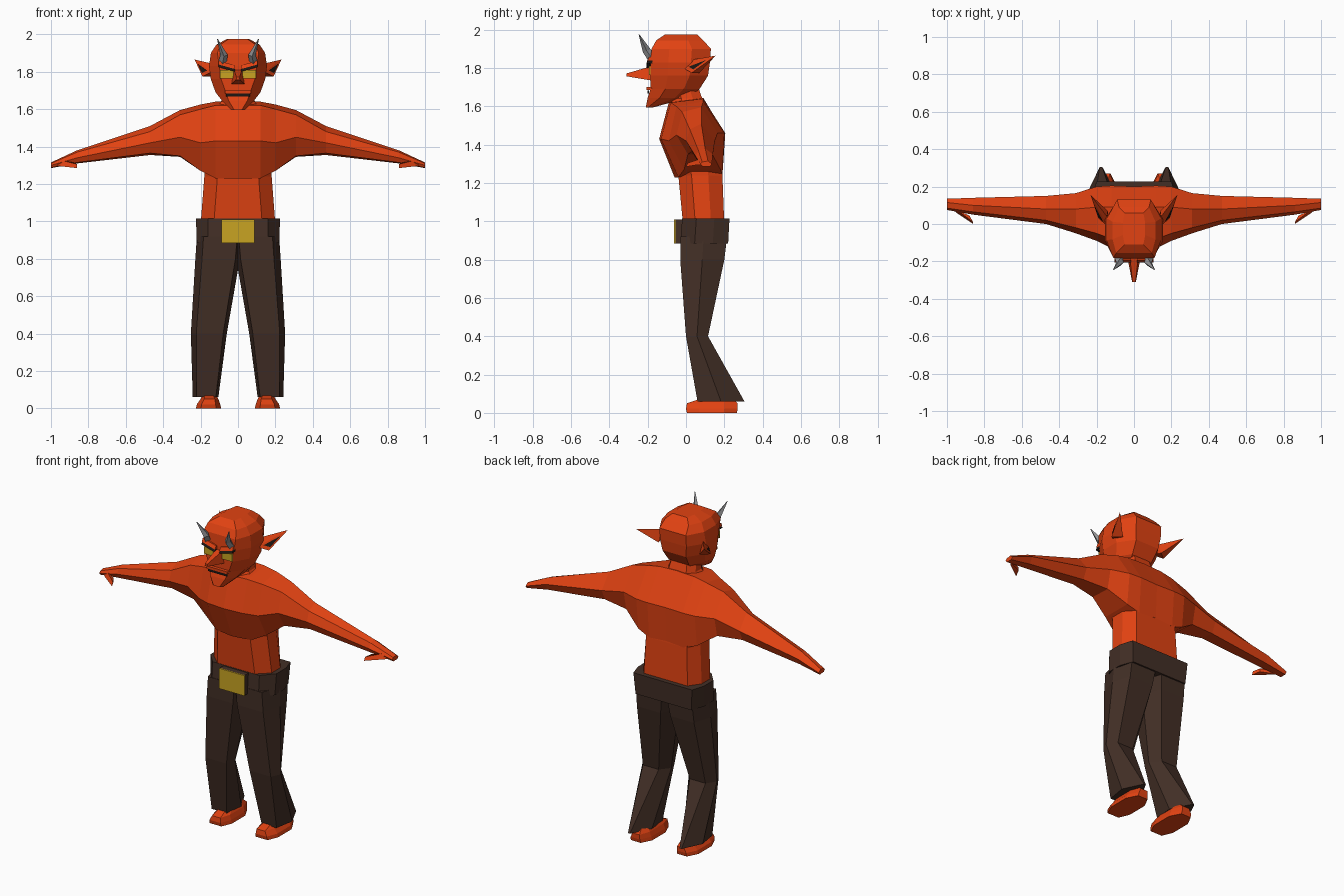
import bpy, bmesh
from mathutils import Vector


def material(name, rgb):
    m = bpy.data.materials.new(name)
    m.diffuse_color = (*rgb, 1)
    return m


SKIN = material("red skin", (0.76, 0.055, 0.006))
BROWN = material("dark brown cloth", (0.055, 0.028, 0.019))
GOLD = material("dull gold", (0.58, 0.37, 0.016))
GREY = material("horn grey", (0.30, 0.30, 0.31))
DARK = material("near black", (0.012, 0.008, 0.006))


def make(name, verts, faces, mat, mirror=False):
    bm = bmesh.new()
    vs = [bm.verts.new(v) for v in verts]
    for f in faces:
        bm.faces.new([vs[i] for i in f])
    bmesh.ops.recalc_face_normals(bm, faces=bm.faces)
    me = bpy.data.meshes.new(name)
    bm.to_mesh(me)
    bm.free()
    me.materials.append(mat)
    ob = bpy.data.objects.new(name, me)
    bpy.context.collection.objects.link(ob)
    if mirror:
        mod = ob.modifiers.new("mirror", 'MIRROR')
        mod.merge_threshold = 0.0005
    return ob


def loft(name, rings, mat, mirror=False, start=True, end=True):
    n = len(rings[0])
    verts = [p for r in rings for p in r]
    faces = []
    for k in range(len(rings) - 1):
        for i in range(n):
            j = (i + 1) % n
            faces.append((k*n + i, k*n + j, (k+1)*n + j, (k+1)*n + i))
    if start:
        faces.append(tuple(range(n)))
    if end:
        faces.append(tuple(range(len(verts) - n, len(verts))))
    return make(name, verts, faces, mat, mirror)


def box(name, x0, x1, y0, y1, z0, z1, mat, mirror=False):
    return loft(name, [[(x0, y0, z), (x1, y0, z), (x1, y1, z), (x0, y1, z)]
                       for z in (z0, z1)], mat, mirror)


def sym_ring(z, f, b, wf, wm, wb):
    """Eight sided ring, symmetric in x: front, side and back half widths."""
    d = b - f
    half = [(wf, f), (wm, f + 0.3*d), (wm, f + 0.68*d), (wb, b)]
    return [(x, y, z) for x, y in half] + [(-x, y, z) for x, y in half[::-1]]


# Chest, shoulder and arm: one run from the centre line to the fingertips
arm = [
    (0.00, [(-.09, 1.62), (-.14, 1.43), (-.06, 1.23), (.19, 1.25), (.20, 1.46), (.09, 1.645)]),
    (0.12, [(-.08, 1.62), (-.13, 1.43), (-.04, 1.23), (.19, 1.24), (.205, 1.46), (.09, 1.64)]),
    (0.20, [(-.05, 1.60), (-.09, 1.42), (-.01, 1.27), (.18, 1.27), (.20, 1.46), (.09, 1.625)]),
    (0.31, [(-.02, 1.57), (-.05, 1.45), (.01, 1.35), (.14, 1.345), (.165, 1.46), (.08, 1.595)]),
    (0.47, [(.02, 1.48), (.00, 1.42), (.03, 1.365), (.12, 1.355), (.15, 1.42), (.08, 1.51)]),
    (0.86, [(.065, 1.37), (.05, 1.34), (.06, 1.315), (.12, 1.31), (.14, 1.35), (.10, 1.38)]),
    (1.00, [(.085, 1.31), (.075, 1.30), (.085, 1.287), (.125, 1.285), (.135, 1.30), (.115, 1.315)]),
]
loft("chest_and_arms", [[(x, y, z) for y, z in r] for x, r in arm], SKIN, True, start=False)

# Thumb wedge on the front of each hand
loft("thumbs", [[(.95, .06, 1.295), (.98, .09, 1.295), (.98, .09, 1.31), (.94, .07, 1.325)],
                [(.86, .00, 1.285), (.88, .045, 1.295), (.88, .045, 1.315), (.86, .01, 1.305)]],
     SKIN, True)

# Abdomen and neck
loft("abdomen", [sym_ring(.98, -.015, .20, .13, .20, .15),
                 sym_ring(1.24, -.04, .19, .11, .18, .14),
                 sym_ring(1.36, -.08, .18, .10, .18, .14)], SKIN)
loft("neck", [sym_ring(1.56, -.09, .10, .08, .15, .09),
              sym_ring(1.64, -.07, .085, .05, .09, .06),
              sym_ring(1.71, -.09, .06, .05, .08, .05)], SKIN)

# Head with jutting chin
loft("head", [sym_ring(*r) for r in (
    (1.595, -.21, -.17, .02, .035, .02),
    (1.645, -.20, .01, .05, .085, .05),
    (1.69, -.185, .07, .065, .12, .07),
    (1.76, -.185, .115, .09, .145, .08),
    (1.83, -.185, .125, .10, .155, .09),
    (1.90, -.18, .13, .11, .145, .09),
    (1.945, -.155, .09, .095, .115, .08),
    (1.975, -.11, .06, .05, .06, .05))], SKIN)

# Nose, lips and mouth
loft("nose", [[(-.035, -.18, 1.735), (.035, -.18, 1.735), (.022, -.18, 1.81), (-.022, -.18, 1.81)],
              [(-.01, -.31, 1.757), (.01, -.31, 1.757), (.008, -.31, 1.772), (-.008, -.31, 1.772)]], SKIN)
box("upper_lip", -.07, .07, -.205, -.16, 1.685, 1.70, SKIN)
box("mouth", -.065, .065, -.2, -.193, 1.668, 1.684, DARK)

# Eyes with slanted dark brows and skin ridges above them
box("eyes", .025, .095, -.194, -.186, 1.765, 1.81, GOLD, True)


def brow(name, lift, thick, y, mat):
    loft(name, [[(x, y, z + lift), (x, -.17, z + lift), (x, -.17, z + lift + thick),
                 (x, y + .01, z + lift + thick)] for x, z in ((.015, 1.80), (.105, 1.825))], mat, True)


brow("dark_brows", 0, .014, -.207, DARK)
brow("brow_ridges", .014, .02, -.203, SKIN)

# Horns: tapered, bent forward
horn = [((.085, -.17, 1.84), .022), ((.075, -.205, 1.89), .02), ((.11, -.245, 1.975), .002)]
loft("horns", [[(x + r, y, z), (x, y - r, z - r*.4), (x - r, y, z), (x, y + r, z + r*.4)]
               for (x, y, z), r in horn], GREY, True)

# Pointed ears with dark hollows
A, B, C, D, T = (Vector(p) for p in ((.14, -.015, 1.80), (.145, .04, 1.845), (.19, .03, 1.775),
                                     (.14, .07, 1.775), (.232, .155, 1.865)))
make("ears", [A, B, C, D, T], [(0, 2, 4), (0, 4, 1), (1, 4, 3), (2, 3, 4), (0, 1, 3), (0, 3, 2)], SKIN, True)
mid = (A + C + T) / 3
out = Vector((.004, -.004, .001))
make("ear_hollows", [mid + (p - mid) * .55 + out for p in (A, C, T)], [(0, 1, 2)], DARK, True)

# Belt and buckle
loft("belt", [sym_ring(.885, -.03, .22, .16, .22, .19),
              sym_ring(1.015, -.02, .227, .16, .225, .2)], BROWN)
box("buckle_block", -.085, .085, -.055, -.015, .885, 1.01, BROWN)
box("buckle_face", -.087, .087, -.062, -.055, .885, 1.01, GOLD)


# Trouser legs: narrow at the knee, flared to the rear at the hem
def leg_ring(z, xi, xo, yf, yb, side, back):
    w = xo - xi
    ym = yf + side * (yb - yf)
    c = xi + .52 * w
    return [(xi + .1*w, yf, z), (xo - .15*w, yf, z), (xo, ym, z),
            (c + back*w, yb, z), (c - back*w, yb, z), (xi, ym, z)]


loft("trouser_legs", [leg_ring(*r) for r in (
    (.92, -.02, .22, -.03, .215, .5, .36),
    (.80, -.01, .228, -.03, .20, .5, .34),
    (.40, .06, .252, .0, .115, .5, .28),
    (.06, .105, .242, .06, .305, .5, .05))], BROWN, True)


# Feet
def foot_ring(z, x0, x1, y0, y1):
    w, d = x1 - x0, y1 - y0
    return [(x0 + .2*w, y0, z), (x1 - .2*w, y0, z), (x1, y0 + .25*d, z), (x1, y0 + .75*d, z),
            (x1 - .25*w, y1, z), (x0 + .25*w, y1, z), (x0, y0 + .75*d, z), (x0, y0 + .25*d, z)]


loft("feet", [foot_ring(.0, .09, .225, .005, .265), foot_ring(.022, .095, .22, .0, .27),
              foot_ring(.05, .105, .20, .005, .27), foot_ring(.075, .12, .19, .08, .24)], SKIN, True)
